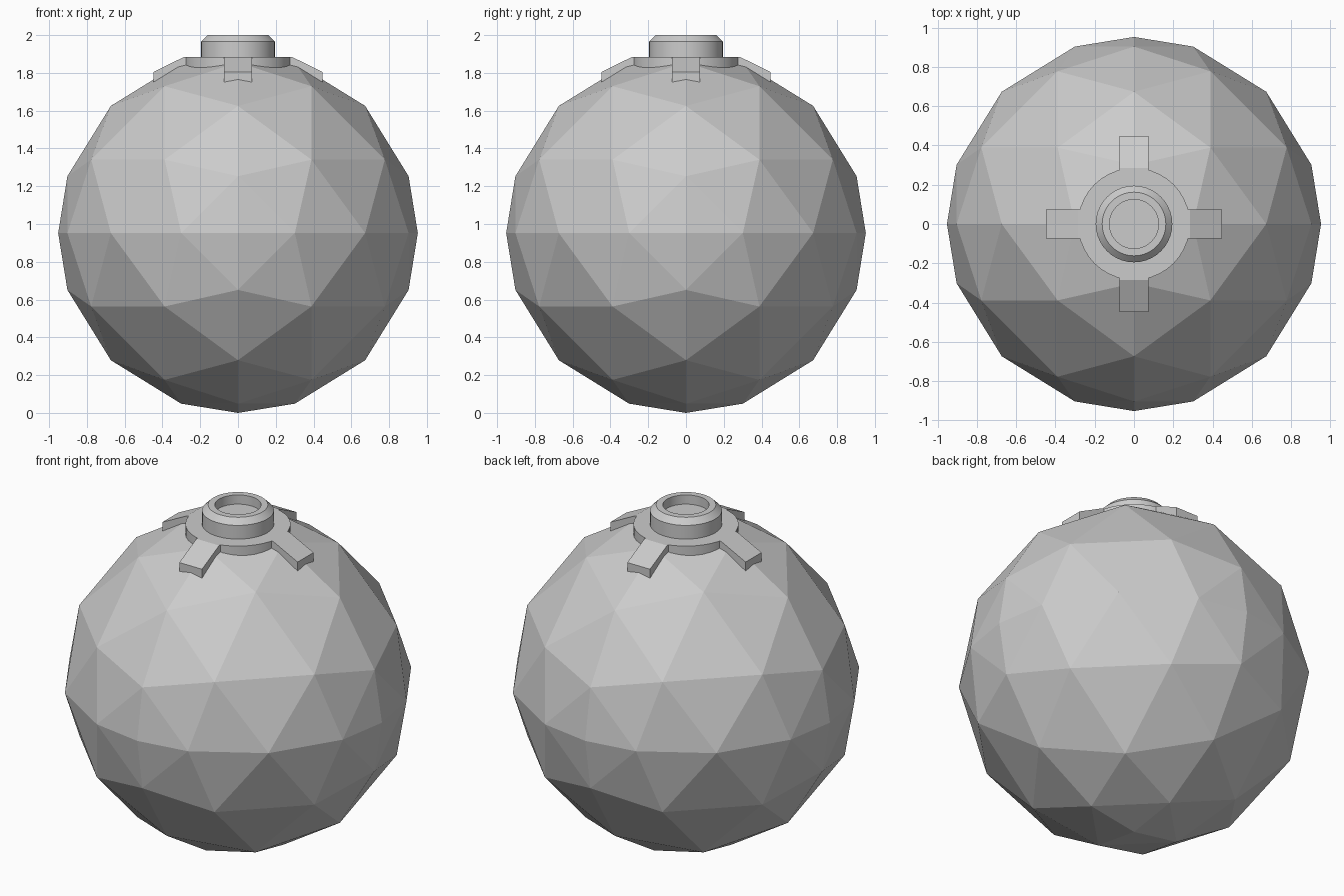
import bpy, bmesh, math
from mathutils import Vector, Matrix

cube = bpy.data.objects.get("Cube")
if cube:
    bpy.data.objects.remove(cube, do_unlink=True)

R = 0.952          # ball radius
FREQ = 4           # ball edge divisions
CAP_TOP = 1.885    # top of the collar plate
SEGMENTS = 40

grey = bpy.data.materials.new("plain grey")
grey.use_nodes = True
colour = (0.6, 0.6, 0.6, 1)
grey.diffuse_color = colour
grey.node_tree.nodes["Principled BSDF"].inputs["Base Color"].default_value = colour


def make_object(name, bm, smooth=False):
    bmesh.ops.remove_doubles(bm, verts=bm.verts, dist=0.0001)
    bmesh.ops.recalc_face_normals(bm, faces=bm.faces)
    mesh = bpy.data.meshes.new(name)
    bm.to_mesh(mesh)
    bm.free()
    mesh.materials.append(grey)
    obj = bpy.data.objects.new(name, mesh)
    bpy.context.collection.objects.link(obj)
    if smooth:
        bpy.ops.object.select_all(action='DESELECT')
        obj.select_set(True)
        bpy.context.view_layer.objects.active = obj
        bpy.ops.object.shade_smooth_by_angle(angle=math.radians(25))
    return obj


def lathe(name, profile):
    """Spin (radius, height) points around the vertical axis."""
    bm = bmesh.new()
    verts = [bm.verts.new((r, 0, z)) for r, z in profile]
    edges = [bm.edges.new(pair) for pair in zip(verts, verts[1:])]
    bmesh.ops.spin(bm, geom=verts + edges, cent=(0, 0, 0), axis=(0, 0, 1),
                   angle=math.tau, steps=SEGMENTS, use_duplicate=False)
    return make_object(name, bm, smooth=True)


# Faceted ball: each octahedron side split into a triangle grid, pushed to the sphere
bm = bmesh.new()
for sx in (1, -1):
    for sy in (1, -1):
        for sz in (1, -1):
            def point(i, j):
                p = Vector((sx * i, sy * j, sz * (FREQ - i - j)))
                return bm.verts.new(p.normalized() * R + Vector((0, 0, R)))
            for i in range(FREQ):
                for j in range(FREQ - i):
                    bm.faces.new((point(i, j), point(i + 1, j), point(i, j + 1)))
                    if i + j < FREQ - 1:
                        bm.faces.new((point(i + 1, j), point(i + 1, j + 1), point(i, j + 1)))
make_object("ball", bm)

# Round collar plate sunk into the top of the ball
lathe("collar_plate", [(0, 1.8), (0.285, 1.8), (0.285, CAP_TOP), (0, CAP_TOP)])

# Chamfered neck with a shallow round recess
lathe("neck", [(0.195, 1.86), (0.195, 1.967), (0.162, 2.0), (0.125, 2.0),
               (0.125, 1.945), (0, 1.945)])

# Four bent arms that follow the ball
profile = [(0.272, CAP_TOP), (0.285, CAP_TOP), (0.447, 1.805),
           (0.447, 1.74), (0.272, 1.8)]
for step, side in enumerate(("left", "back", "right", "front")):
    bm = bmesh.new()
    face = bm.faces.new([bm.verts.new((x, -0.075, z)) for x, z in profile])
    side_geom = bmesh.ops.extrude_face_region(bm, geom=[face], use_keep_orig=True)["geom"]
    bmesh.ops.translate(bm, vec=(0, 0.15, 0),
                        verts=[g for g in side_geom if isinstance(g, bmesh.types.BMVert)])
    bmesh.ops.rotate(bm, verts=bm.verts, cent=(0, 0, 0),
                     matrix=Matrix.Rotation(step * math.pi / 2, 3, 'Z'))
    make_object(side + "_arm", bm)
